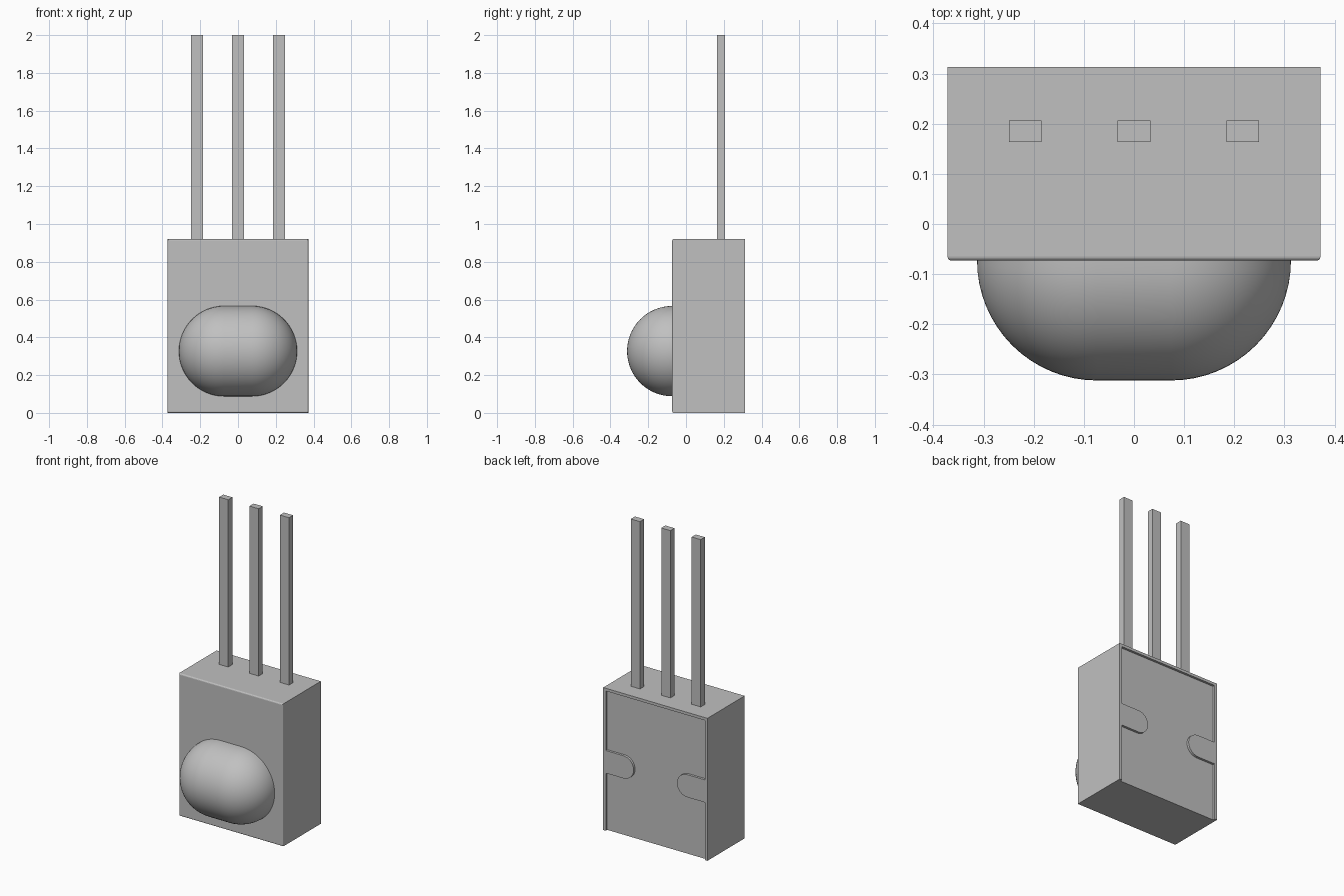
import bpy, bmesh, math
from mathutils import Matrix, Vector

cube = bpy.data.objects.get("Cube")
if cube:
    bpy.data.objects.remove(cube, do_unlink=True)

grey = bpy.data.materials.new("plain grey")
grey.use_nodes = True
GREY = (0.53, 0.53, 0.53, 1)
grey.diffuse_color = GREY
grey.node_tree.nodes["Principled BSDF"].inputs["Base Color"].default_value = GREY


def finish(name, bm):
    bmesh.ops.recalc_face_normals(bm, faces=bm.faces[:])
    mesh = bpy.data.meshes.new(name)
    bm.to_mesh(mesh)
    bm.free()
    mesh.materials.append(grey)
    ob = bpy.data.objects.new(name, mesh)
    bpy.context.collection.objects.link(ob)
    return ob


def box(lo, hi):
    lo, hi = Vector(lo), Vector(hi)
    bm = bmesh.new()
    bmesh.ops.create_cube(bm, size=1, matrix=Matrix.Translation((lo + hi) / 2)
                          @ Matrix.Diagonal((*(hi - lo), 1)))
    return bm


def activate(ob):
    bpy.ops.object.select_all(action='DESELECT')
    ob.select_set(True)
    bpy.context.view_layer.objects.active = ob


W, FRONT, BACK, H = 0.372, -0.073, 0.313, 0.92

# Housing block with slightly rounded front edges
bm = box((-W, FRONT, 0), (W, BACK, H))
edges = [e for e in bm.edges if all(abs(v.co.y - FRONT) < 1e-4 for v in e.verts)]
bmesh.ops.bevel(bm, geom=edges, offset=0.008, segments=3, profile=0.5, affect='EDGES')
housing = finish("housing", bm)

# Shallow rear recess, open at the bottom, leaving a rim and two rounded tabs
RIM, DEPTH = 0.018, 0.015
TAB_X, TAB_Z, TAB_R = 0.228, 0.445, 0.073
xi = W - RIM
side = [(xi, -0.05), (xi, TAB_Z - TAB_R)]
for i in range(17):
    a = math.radians(-90 - 180 * i / 16)
    side.append((TAB_X + TAB_R * math.cos(a), TAB_Z + TAB_R * math.sin(a)))
side += [(xi, TAB_Z + TAB_R), (xi, H - RIM)]
outline = side + [(-x, z) for x, z in reversed(side)]
bm = bmesh.new()
face = bm.faces.new([bm.verts.new((x, BACK - DEPTH, z)) for x, z in outline])
ext = bmesh.ops.extrude_face_region(bm, geom=[face])
bmesh.ops.translate(bm, vec=(0, 0.1, 0),
                    verts=[g for g in ext["geom"] if isinstance(g, bmesh.types.BMVert)])
cutter = finish("recess_cutter", bm)
cutter.hide_render = True
mod = housing.modifiers.new("recess", 'BOOLEAN')
mod.operation, mod.solver, mod.object = 'DIFFERENCE', 'EXACT', cutter
activate(housing)
bpy.ops.object.modifier_apply(modifier=mod.name)
bpy.data.objects.remove(cutter, do_unlink=True)

# Lens: half of a horizontal capsule on the front face
R, HALF, LENS_Z = 0.239, 0.074, 0.327
bm = bmesh.new()
quarter = [(HALF + R * math.sin(t), R * math.cos(t))
           for t in (math.pi / 2 * i / 16 for i in range(17))]
profile = [(-x, r) for x, r in reversed(quarter)] + quarter
verts = [bm.verts.new((x, FRONT, LENS_Z - r)) for x, r in profile]
arc = [bm.edges.new(pair) for pair in zip(verts, verts[1:])]
bmesh.ops.spin(bm, geom=verts + arc, cent=(0, FRONT, LENS_Z), axis=(1, 0, 0),
               angle=-math.pi, steps=32)
bmesh.ops.remove_doubles(bm, verts=bm.verts[:], dist=1e-4)
lens = finish("lens", bm)
activate(lens)
bpy.ops.object.shade_smooth_by_angle(angle=math.radians(40))

# Three straight pins standing on the top
for name, x in (("right_pin", -0.217), ("middle_pin", 0), ("left_pin", 0.217)):
    finish(name, box((x - 0.0325, 0.164, H), (x + 0.0325, 0.206, 2)))
